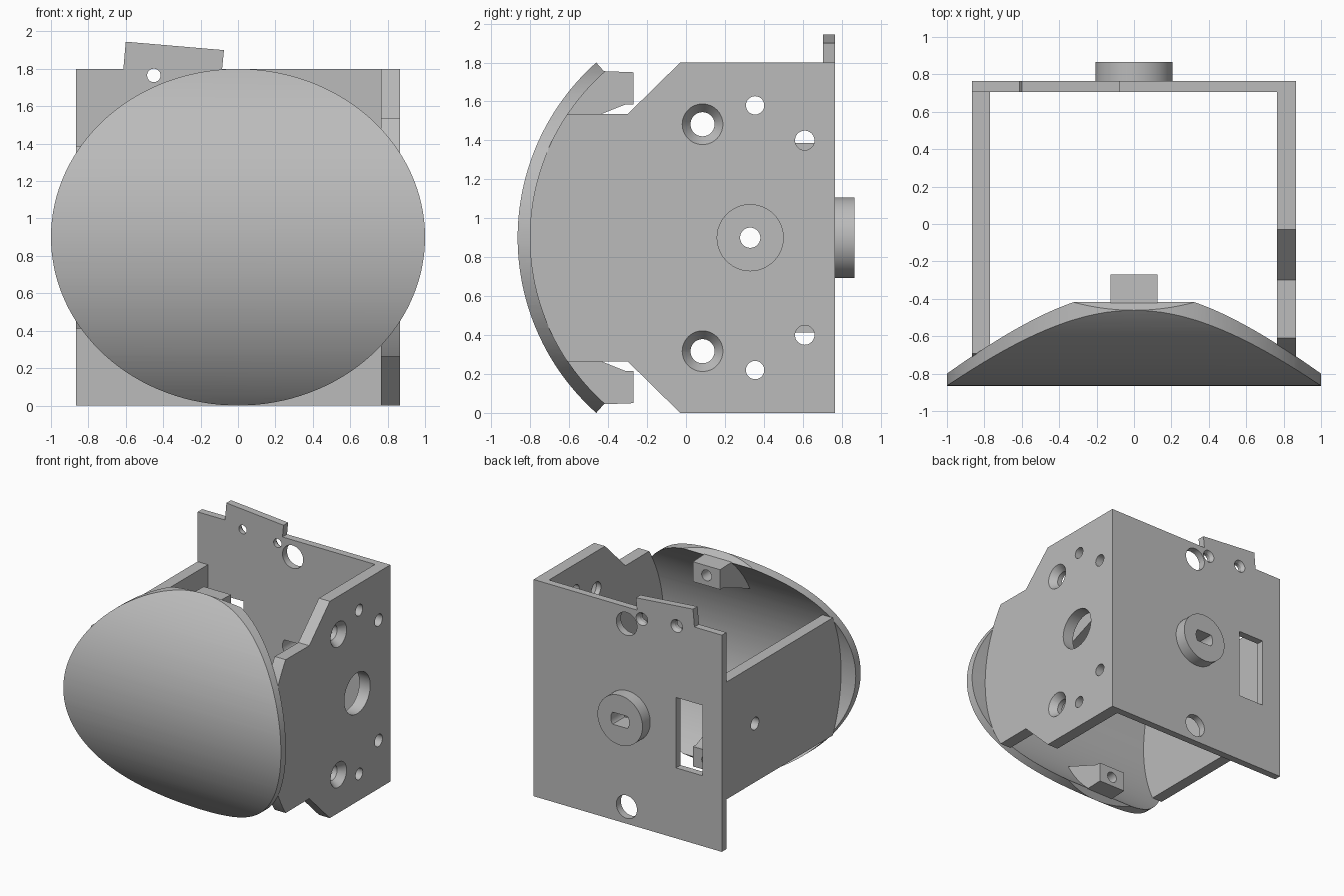
import bpy, bmesh
from math import sin, cos, pi, asin, radians
from mathutils import Vector

if "Cube" in bpy.data.objects:
    bpy.data.objects.remove(bpy.data.objects["Cube"])

grey = bpy.data.materials.new("plain_grey")
grey.use_nodes = True
COLOUR = (0.5, 0.5, 0.5, 1)
grey.diffuse_color = COLOUR
grey.node_tree.nodes["Principled BSDF"].inputs["Base Color"].default_value = COLOUR

CY, CZ = 0.34, 0.9          # centre of the shell's curvature
R_OUT, R_IN = 1.205, 1.14
HALF = asin(0.9 / R_OUT)    # half angle of the shell
W = 0.865                   # half width of the bracket


def place(axis, u, v, w):
    """Axis x takes (y, z) outlines; axis y takes (x, z) outlines."""
    return Vector((w, u, v)) if axis == 'x' else Vector((u, w, v))


def loft(name, axis, lower, upper, a, b):
    bm = bmesh.new()
    lo = [bm.verts.new(place(axis, u, v, a)) for u, v in lower]
    hi = [bm.verts.new(place(axis, u, v, b)) for u, v in upper]
    bm.faces.new(lo)
    bm.faces.new(hi)
    for i in range(len(lo)):
        j = (i + 1) % len(lo)
        bm.faces.new((lo[i], lo[j], hi[j], hi[i]))
    bmesh.ops.recalc_face_normals(bm, faces=bm.faces[:])
    mesh = bpy.data.meshes.new(name)
    bm.to_mesh(mesh)
    bm.free()
    mesh.materials.append(grey)
    ob = bpy.data.objects.new(name, mesh)
    bpy.context.collection.objects.link(ob)
    return ob


def prism(name, axis, outline, a, b):
    return loft(name, axis, outline, outline, a, b)


def ellipse(c, ru, rv, n=48):
    return [(c[0] + ru * cos(2 * pi * i / n), c[1] + rv * sin(2 * pi * i / n))
            for i in range(n)]


def hole(axis, c, r, a, b, r2=None):
    r2 = r2 or r
    return loft("cutter", axis, ellipse(c, r, r), ellipse(c, r2, r2), a, b)


def arc(r, a0, a1, n=64):
    steps = [a0 + (a1 - a0) * i / n for i in range(n + 1)]
    return [(CY - r * cos(t), CZ + r * sin(t)) for t in steps]


def combine(ob, others, operation='DIFFERENCE'):
    bpy.context.view_layer.objects.active = ob
    for other in others:
        mod = ob.modifiers.new("cut", 'BOOLEAN')
        mod.operation = operation
        mod.solver = 'EXACT'
        mod.object = other
        bpy.ops.object.modifier_apply(modifier=mod.name)
        bpy.data.objects.remove(other)


def mirror_z(points):
    return [(u, 2 * CZ - v) for u, v in points]


# Curved front shell trimmed to an ellipse
shell = prism("front_shell", 'x', arc(R_OUT, -HALF, HALF) + arc(R_IN, HALF, -HALF), -1.1, 1.1)
trim = prism("cutter", 'y', ellipse((0, CZ), 1, 0.9, 128), -1.2, 0.2)
combine(shell, [trim], 'INTERSECT')

# Screw lugs inside the shell, top and bottom
lug_outline = [(-0.27, 1.75), (-0.27, 1.585), (-0.31, 1.585)] + arc(
    R_IN + 0.015, asin(0.53 / R_IN), asin(0.845 / R_IN), 12)
for name, outline, z in (("top_lug", lug_outline, 1.67),
                         ("bottom_lug", mirror_z(lug_outline), 0.13)):
    lug = prism(name, 'x', outline, -0.125, 0.125)
    combine(lug, [hole('y', (0, z), 0.045, -0.42, -0.2)])

# Right side plate with stepped corners, meeting the shell
top_edge = [(0.706, 1.8), (-0.03, 1.8), (-0.3, 1.535)]
front = asin(0.635 / R_IN)
right = prism("right_side_plate", 'x',
              top_edge + arc(R_IN + 0.003, front, -front) + mirror_z(top_edge)[::-1],
              W - 0.1, W)
cuts = [hole('x', (0.33, CZ), 0.17, 0.7, 0.9)]
for s in (-1, 1):
    cuts += [hole('x', (0.355, CZ + s * 0.68), 0.047, 0.7, 0.9),
             hole('x', (0.61, CZ + s * 0.5), 0.05, 0.7, 0.9),
             hole('x', (0.085, CZ + s * 0.583), 0.062, 0.7, 0.9),
             hole('x', (0.085, CZ + s * 0.583), 0.06, W - 0.06, W + 0.002, 0.106)]
combine(right, cuts)

# Left side plate, a shorter band
band = asin(0.487 / R_IN)
left = prism("left_side_plate", 'x',
             [(0.706, 1.387)] + arc(R_IN + 0.003, band, -band) + [(0.706, 0.413)],
             -W, -W + 0.095)
combine(left, [hole('x', (0.33, CZ), 0.052, -0.95, -0.7)])

# Back plate with a tilted tab, window and screw holes
back = prism("back_plate", 'y',
             [(-W, 0), (W, 0), (W, 1.8), (-0.085, 1.8), (-0.075, 1.9),
              (-0.6, 1.945), (-0.613, 1.8), (-W, 1.8)], 0.705, 0.765)
cuts = [prism("cutter", 'y', [(-0.685, 0.585), (-0.445, 0.585), (-0.445, 1.17),
                              (-0.685, 1.17)], 0.6, 0.9)]
cuts += [hole('y', (0.01, z), 0.095, 0.6, 0.9) for z in (0.14, 1.66)]
for c in ((-0.45, 1.765), (-0.13, 1.737)):
    cuts += [hole('y', c, 0.036, 0.6, 0.9),
             hole('y', c, 0.034, 0.735, 0.767, 0.054)]

# Rear hub with a flat-sided shaft slot through hub and plate
hub = prism("rear_hub", 'y', ellipse((0, CZ), 0.207, 0.207, 64), 0.764, 0.866)
flat = 0.05
slot = [(x, max(CZ - flat, min(CZ + flat, z)))
        for x, z in ellipse((0, CZ), 0.085, 0.085)]
slot = [p for i, p in enumerate(slot)
        if abs(p[1] - CZ) < flat - 1e-6 or abs(p[0]) > 0.06]
combine(back, cuts + [prism("cutter", 'y', slot, 0.6, 0.95)])
combine(hub, [prism("cutter", 'y', slot, 0.6, 0.95)])

# Smooth the round surfaces, keep the edges crisp
for ob in bpy.context.scene.objects:
    ob.select_set(ob.type == 'MESH')
bpy.ops.object.shade_smooth_by_angle(angle=radians(25))
